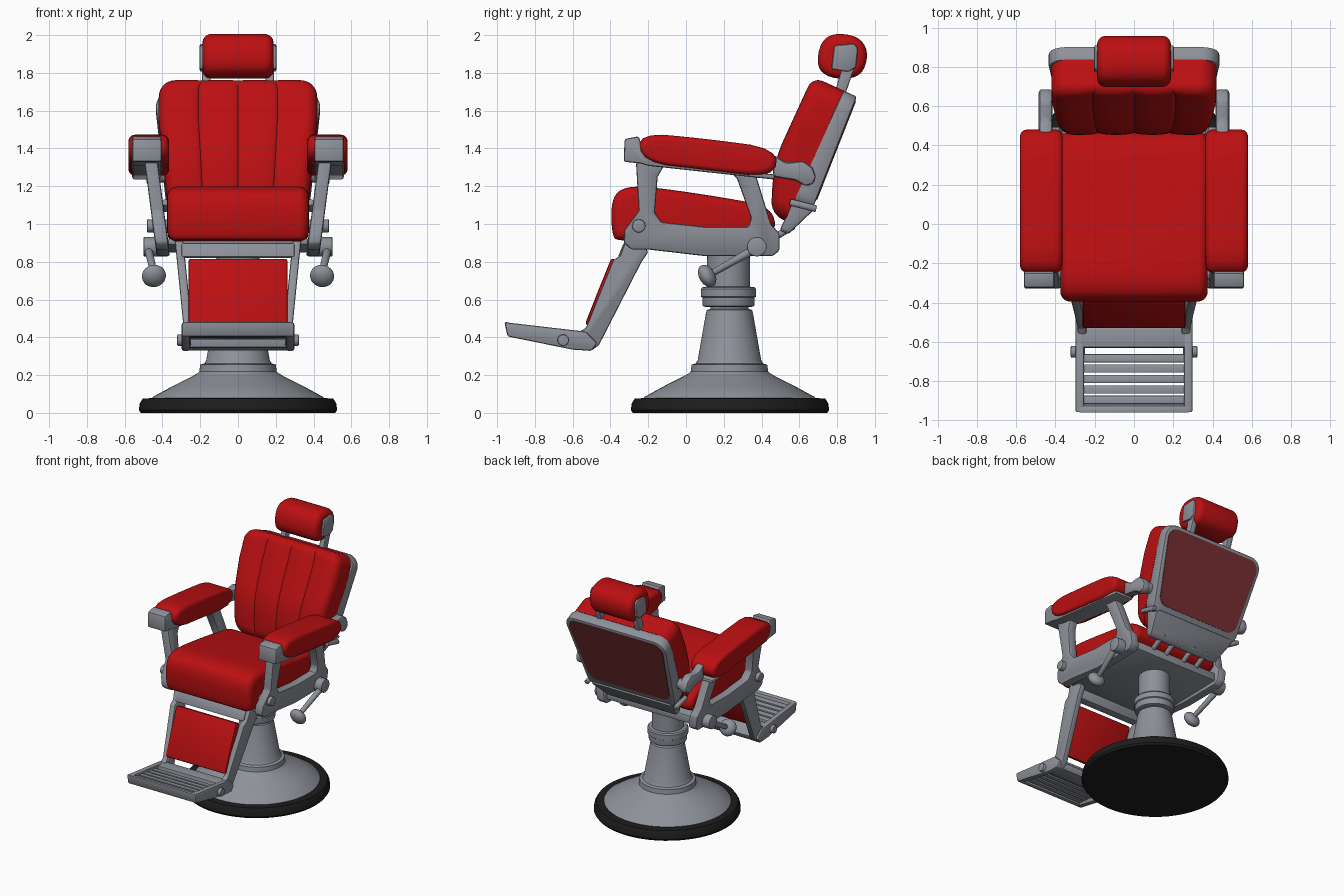
import bpy, bmesh, math
from mathutils import Vector

if "Cube" in bpy.data.objects:
    bpy.data.objects.remove(bpy.data.objects["Cube"])


def material(name, col):
    m = bpy.data.materials.new(name)
    m.diffuse_color = (*col, 1)
    m.use_nodes = True
    m.node_tree.nodes["Principled BSDF"].inputs["Base Color"].default_value = m.diffuse_color
    return m


RED = material("red leather", (0.50, 0.005, 0.006))
GREY = material("grey metal", (0.27, 0.285, 0.32))
BLACK = material("black rubber", (0.012, 0.012, 0.012))
MAROON = material("maroon back", (0.19, 0.03, 0.035))


def finish(name, bm, mat, mirror=False, angle=32):
    bmesh.ops.recalc_face_normals(bm, faces=bm.faces[:])
    me = bpy.data.meshes.new(name)
    bm.to_mesh(me)
    bm.free()
    ob = bpy.data.objects.new(name, me)
    bpy.context.collection.objects.link(ob)
    me.materials.append(mat)
    bpy.ops.object.select_all(action='DESELECT')
    ob.select_set(True)
    bpy.context.view_layer.objects.active = ob
    bpy.ops.object.shade_smooth_by_angle(angle=math.radians(angle))
    if mirror:
        ob.modifiers.new("mirror", 'MIRROR').use_mirror_merge = False
    return ob


def loft(name, rings, mat, bevel=0, seg=2, mirror=False, angle=32):
    """Skin a list of equal-length point rings and cap both ends."""
    bm = bmesh.new()
    vs = [[bm.verts.new(p) for p in r] for r in rings]
    n = len(vs[0])
    for a, b in zip(vs, vs[1:]):
        for i in range(n):
            bm.faces.new((a[i], a[(i + 1) % n], b[(i + 1) % n], b[i]))
    bm.faces.new(vs[0])
    bm.faces.new(vs[-1])
    bmesh.ops.recalc_face_normals(bm, faces=bm.faces[:])
    if bevel:
        es = [e for e in bm.edges if e.calc_face_angle(0) > 0.6]
        bmesh.ops.bevel(bm, geom=es, offset=bevel, segments=seg, profile=0.5,
                        affect='EDGES', clamp_overlap=True)
    return finish(name, bm, mat, mirror, angle)


def prism(name, pts, x0, x1, mat=GREY, bevel=0.01, mirror=False, lean=0, z0=0):
    """Extrude a side profile (y, z) along x; lean pushes x outward with height."""
    rings = [[Vector((x + lean * (z - z0), y, z)) for y, z in pts] for x in (x0, x1)]
    return loft(name, rings, mat, bevel, 2, mirror)


def chaikin(pts, n):
    for _ in range(n):
        out = []
        for i, p in enumerate(pts):
            p, q = Vector(p), Vector(pts[(i + 1) % len(pts)])
            out += [p * .75 + q * .25, p * .25 + q * .75]
        pts = out
    return pts


def cushion(name, pts, x0, x1, r, n=2, mirror=False):
    """Padded block: softened side profile with rounded ends."""
    pts = chaikin(pts, n)
    lo = [min(p[i] for p in pts) for i in (0, 1)]
    hi = [max(p[i] for p in pts) for i in (0, 1)]
    c = [(a + b) / 2 for a, b in zip(lo, hi)]
    h = [(b - a) / 2 for a, b in zip(lo, hi)]
    steps = [(r * (1 - math.sin(a)), r * (1 - math.cos(a)))
             for a in [math.pi / 2 * k / 5 for k in range(6)]]
    sect = [(x0 + o, i) for i, o in steps[::-1]]
    sect = [(x0 + d, i) for i, d in steps] + [(x1 - d, i) for i, d in steps[::-1]]
    rings = [[Vector((x, c[0] + (p[0] - c[0]) * (1 - i / h[0]),
                      c[1] + (p[1] - c[1]) * (1 - i / h[1]))) for p in pts] for x, i in sect]
    return loft(name, rings, RED, mirror=mirror, angle=50)


def lathe(name, prof, y, mat, n=56):
    rings = [[Vector((r * math.cos(t), y + r * math.sin(t), z))
              for t in [2 * math.pi * k / n for k in range(n)]] for r, z in prof]
    return loft(name, rings, mat)


def rod(name, p0, p1, r, r2=None, mat=GREY, mirror=True, bevel=0.006):
    p0, p1 = Vector(p0), Vector(p1)
    q = Vector((0, 0, 1)).rotation_difference(p1 - p0)
    rings = [[p + q @ Vector((rr * math.cos(t), rr * math.sin(t), 0))
              for t in [math.pi * k / 10 for k in range(20)]]
             for p, rr in ((p0, r), (p1, r2 or r))]
    return loft(name, rings, mat, bevel, 2, mirror)


# --- pedestal base
lathe("base_rubber_ring", [(.515, 0), (.525, .015), (.52, .05), (.505, .075), (.44, .08)], .233, BLACK)
lathe("pedestal", [(.46, .07), (.45, .085), (.34, .145), (.24, .195), (.215, .21), (.205, .22), (.2, .255),
                   (.178, .262), (.168, .28), (.125, .525), (.12, .545), (.1, .55), (.1, .6)], .23, GREY)
lathe("pump_collar", [(.12, .56), (.135, .565), (.138, .575), (.138, .61), (.146, .615), (.146, .655),
                      (.138, .665), (.115, .668), (.112, .89)], .225, GREY)

# --- seat
prism("seat_base", [(-.29, .89), (-.29, .925), (.46, .925), (.46, .86), (.0, .85)], -.37, .37)
cushion("seat", [(-.36, .90), (-.395, .95), (-.395, 1.15), (-.30, 1.205), (-.1, 1.185), (.2, 1.14),
                 (.47, 1.09), (.47, .91)], -.375, .375, .05, 3)

# --- arm frames: U-shaped side casting leaning outward
frame = [(-.265, 1.33), (-.25, 1.07), (-.325, .97), (-.33, .90), (-.29, .865), (-.2, .865), (.1, .83),
         (.46, .83), (.495, .86), (.495, .95), (.45, 1.0), (.37, 1.26), (.22, 1.29), (.27, 1.24),
         (.345, 1.03), (.33, .985), (.1, .985), (-.13, 1.01), (-.165, 1.06), (-.15, 1.25), (-.11, 1.32)]
prism("arm_frame", frame, .372, .442, bevel=.012, mirror=True, lean=.13, z0=.92)
rod("front_bolt", (.37, -.25, .99), (.482, -.25, .99), .035)
rod("rear_bolt", (.37, .375, .88), (.50, .375, .88), .052)

# --- recline levers with flattened knobs
a, b = Vector((.475, .36, .865)), Vector((.445, .14, .74))
rod("lever", a, b, .022, .018)
bm = bmesh.new()
bmesh.ops.create_uvsphere(bm, u_segments=24, v_segments=14, radius=1)
quat = Vector((0, 0, 1)).rotation_difference(b - a)
for v in bm.verts:
    v.co = Vector((.445, .112, .725)) + quat @ Vector((v.co.x * .064, v.co.y * .064, v.co.z * .042))
finish("lever_knob", bm, GREY, True, 60)

# --- armrests
cushion("arm_pad", [(-.255, 1.485), (-.235, 1.325), (.1, 1.285), (.465, 1.24), (.49, 1.40), (.1, 1.452)],
        .365, .58, .035, 2, True)
prism("arm_plate", [(-.33, 1.33), (-.325, 1.45), (-.25, 1.465), (-.21, 1.335), (.47, 1.262), (.47, 1.235),
                    (-.2, 1.308), (-.24, 1.32)], .405, .56, mirror=True, bevel=.012)
prism("arm_link", [(.46, 1.37), (.53, 1.325), (.62, 1.335), (.67, 1.30), (.69, 1.25), (.675, 1.21), (.63, 1.2),
                   (.58, 1.23), (.46, 1.25)], .415, .485, mirror=True, bevel=.02)
rod("link_pin", (.34, .64, 1.26), (.45, .64, 1.26), .04)

# --- backrest, built in (x, s along the spine, t forward) coordinates
UP, FWD = Vector((0, .416, .909)), Vector((0, -.909, .416))
ROOT = Vector((0, .52, 1.02))


def back(x, s, t):
    return ROOT + Vector((x, 0, 0)) + UP * s + FWD * t


def rear(s):
    return -.078 - .04 * (1 - s / .75)


bm = bmesh.new()
L, R, C = .755, .06, .09
cosp = [(1 - math.cos(math.pi * k / 10)) / 2 for k in range(11)]
us = [-1 + .5 * (c + f) for c in range(4) for f in cosp[:-1]] + [1]
vs = [(1 - math.cos(math.pi * k / 30)) / 2 for k in range(31)]
grid = []
for v in vs:
    s = v * L
    d = max(0, abs(s - L / 2) - (L / 2 - C))
    w = .365 + .055 * min(1, v / .7) - C + math.sqrt(max(0, C * C - d * d))
    row = []
    for u in us:
        dx = max(0, C - w * (1 - abs(u)) - (C - math.sqrt(max(0, C * C - d * d))))
        e = max(0, C - math.hypot(dx, d))
        e = min(e, R)
        t = .075 + .105 * math.sin(math.pi / 2 * min(1, v / .5)) - R + math.sqrt(max(0, R * R - (R - e) ** 2))
        if abs(u) < .995:
            k = min(1, abs(math.sin(2 * math.pi * u)) if abs(u) < .75 else 1)
            t -= .016 * (1 - k ** .5) * min(1, e / R)
        row.append(bm.verts.new(back(w * u, s, t)))
    grid.append(row)
for r0, r1 in zip(grid, grid[1:]):
    for i in range(len(us) - 1):
        bm.faces.new((r0[i], r0[i + 1], r1[i + 1], r1[i]))
rim = [e for e in bm.edges if e.is_boundary]
new = bmesh.ops.extrude_edge_only(bm, edges=rim)["geom"]
for v in [g for g in new if isinstance(g, bmesh.types.BMVert)]:
    v.co -= FWD * ((v.co - ROOT).dot(FWD) + .005)
bmesh.ops.contextual_create(bm, geom=[e for e in bm.edges if e.is_boundary])
finish("back_cushion", bm, RED, angle=40)


def round_rect(w0, w1, s0, s1, r):
    """Tapered rounded rectangle in (x, s)."""
    out = []
    for cx, cs, a0 in ((w1 - r, s1 - r, 0), (r - w1, s1 - r, 90), (r - w0, s0 + r, 180), (w0 - r, s0 + r, 270)):
        out += [(cx + r * math.cos(math.radians(a0 + 15 * k)), cs + r * math.sin(math.radians(a0 + 15 * k)))
                for k in range(7)]
    return out


o = round_rect(.385, .435, .09, .755, .09)
loft("back_frame", [[back(x, s, .0) for x, s in o], [back(x, s, rear(s)) for x, s in o]], GREY, .012)
o = round_rect(.355, .408, .17, .73, .075)
loft("back_panel", [[back(x, s, rear(s) + .003) for x, s in o],
                    [back(x, s, rear(s) - .005) for x, s in o]], MAROON)
o = round_rect(.31, .35, -.06, .13, .03)
loft("back_lower_box", [[back(x, s, .0) for x, s in o],
                        [back(x, s, -.05 - .4 * (s + .06)) for x, s in o]], GREY, .012)
for i, x in enumerate((.08, .2)):
    rod(f"hinge_bar_{i}", (x, .42, .9), (x, .57, .99), .018)
rod("back_latch", (.385, .55, 1.115), (.385, .69, 1.08), .018)

# --- headrest
cushion("headrest", [(.69, 1.83), (.71, 1.96), (.78, 2.012), (.91, 1.995), (.965, 1.92), (.945, 1.81),
                     (.88, 1.768), (.76, 1.772)], -.188, .188, .045, 2)
prism("headrest_plate", [(.77, 1.82), (.785, 1.945), (.89, 1.955), (.91, 1.93), (.90, 1.83), (.86, 1.805)],
      .165, .203, mirror=True)
prism("headrest_post", [(.83, 1.84), (.89, 1.82), (.82, 1.62), (.77, 1.64)], .145, .19, mirror=True)

# --- leg rest
leg = [(-.32, .91), (-.22, .90), (-.2, .85), (-.235, .80), (-.46, .36), (-.5, .33), (-.58, .335), (-.58, .42),
       (-.53, .45), (-.385, .81), (-.35, .83)]
prism("footrest_leg", leg, .235, .28, mirror=True, lean=.1, z0=.37)
prism("leg_crossbar", [(-.36, .825), (-.33, .9), (-.27, .9), (-.29, .82)], -.3, .3)
prism("calf_pad", [(-.395, .82), (-.46, .66), (-.535, .47), (-.49, .45), (-.35, .80)], -.262, .262, RED, .012)

# --- foot plate with slats
prism("foot_rail", [(-.96, .48), (-.945, .405), (-.6, .335), (-.5, .328), (-.47, .37), (-.53, .43)],
      .255, .298, mirror=True)
prism("foot_lip", [(-.962, .482), (-.945, .405), (-.905, .40), (-.925, .476)], -.285, .285)
prism("foot_heel", [(-.63, .435), (-.63, .345), (-.5, .33), (-.475, .37), (-.53, .43)], -.275, .275)
for i in range(5):
    y = -.895 + i * .053
    z = .463 - (y + .93) * .115
    prism(f"foot_slat_{i}", [(y - .021, z), (y - .021, z - .04), (y + .021, z - .046), (y + .021, z - .005)],
          -.27, .27, bevel=.005)
rod("foot_bolt", (.25, -.65, .385), (.322, -.65, .385), .03)
